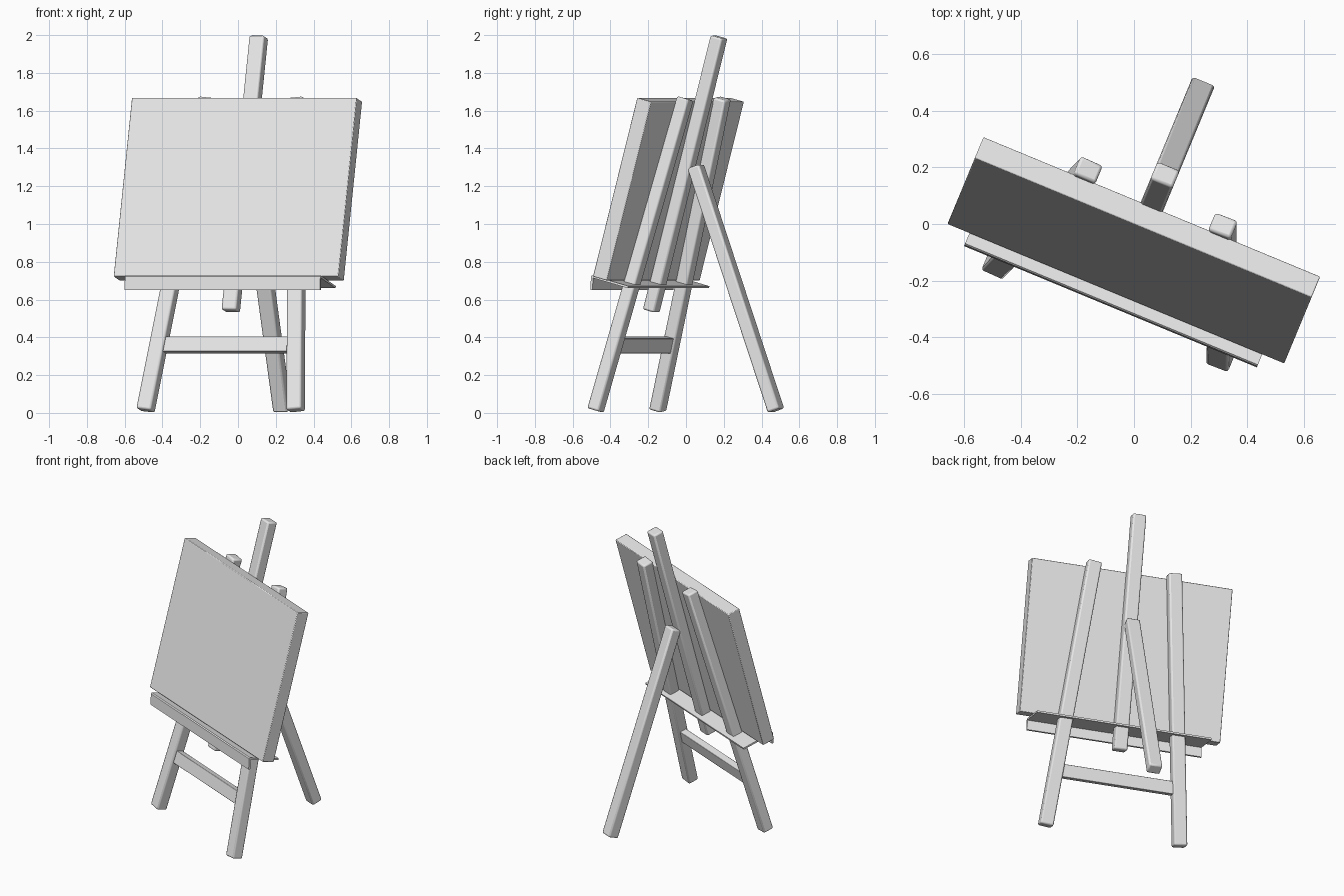
import bpy, bmesh, math
from mathutils import Vector, Matrix

cube = bpy.data.objects.get("Cube")
if cube:
    bpy.data.objects.remove(cube, do_unlink=True)

LEAN = math.radians(15)
TURN = Matrix.Rotation(math.radians(-22.5), 4, 'Z')   # whole easel is turned
MID = 0.035                                           # centre line across the width
UP = Vector((0, math.sin(LEAN), math.cos(LEAN)))      # up along the leaning plane
BACK = Vector((0, math.cos(LEAN), -math.sin(LEAN)))   # out of the plane, backwards

grey = bpy.data.materials.new("plain_grey")
grey.use_nodes = True
grey.diffuse_color = (0.8, 0.8, 0.8, 1)
grey.node_tree.nodes["Principled BSDF"].inputs["Base Color"].default_value = (0.8, 0.8, 0.8, 1)


def finish(name, bm, matrix, bevel):
    mesh = bpy.data.meshes.new(name)
    bmesh.ops.recalc_face_normals(bm, faces=bm.faces)
    bm.to_mesh(mesh)
    bm.free()
    mesh.materials.append(grey)
    obj = bpy.data.objects.new(name, mesh)
    bpy.context.collection.objects.link(obj)
    obj.matrix_world = TURN @ matrix
    if bevel:
        mod = obj.modifiers.new("rounded_edges", 'BEVEL')
        mod.width = bevel
        mod.segments = 2
    bpy.ops.object.select_all(action='DESELECT')
    obj.select_set(True)
    bpy.context.view_layer.objects.active = obj
    bpy.ops.object.shade_smooth_by_angle(angle=math.radians(40))
    return obj


def beam(name, start, end, width, depth, bevel=0.01):
    """Rectangular bar between two points, its width kept across the easel."""
    axis = (end - start).normalized()
    side = Vector((1, 0, 0))
    side = (side - axis * side.dot(axis)).normalized()
    frame = Matrix((side, axis.cross(side), axis)).transposed().to_4x4()
    frame.translation = (start + end) / 2
    bm = bmesh.new()
    bmesh.ops.create_cube(bm, size=1)
    bmesh.ops.scale(bm, vec=(width, depth, (end - start).length), verts=bm.verts)
    return finish(name, bm, frame, bevel)


def on_plane(across, along):
    """Point on the leaning plane shared by the legs and the mast."""
    return Vector((MID + across, -0.326, 0.013)) + UP * along


# Front legs, splayed towards the floor
for name, sign in (("right_front_leg", -1), ("left_front_leg", 1)):
    beam(name, on_plane(sign * 0.43, 0), on_plane(sign * 0.257, 1.71), 0.085, 0.07)

# Central mast and the prop leg behind it
beam("mast", on_plane(0, 0.545), on_plane(0, 2.047), 0.085, 0.07)
beam("back_leg", Vector((MID, 0.53, 0.013)), Vector((MID, 0.07, 1.305)), 0.085, 0.07)

# Crossbar between the front legs
beam("crossbar", on_plane(0, 0.318), on_plane(0, 0.4), 0.74, 0.045, 0.003)

# Canvas board resting against the legs
foot = Vector((MID, -0.253, 0.722)) + BACK * 0.0415
beam("canvas", foot, foot + UP * 0.98, 1.288, 0.083, 0.004)

# Tray: thin bent sheet with a front lip turned down, extruded across the width
profile = [(-0.302, 0.65), (-0.298, 0.722), (-0.292, 0.728), (-0.083, 0.671),
           (-0.086, 0.66), (-0.286, 0.714), (-0.290, 0.65)]
bm = bmesh.new()
face = bm.faces.new([bm.verts.new((MID - 0.56, v, z)) for v, z in profile])
new = bmesh.ops.extrude_face_region(bm, geom=[face])["geom"]
bmesh.ops.translate(bm, vec=(1.12, 0, 0),
                    verts=[g for g in new if isinstance(g, bmesh.types.BMVert)])
finish("tray", bm, Matrix.Identity(4), 0)
